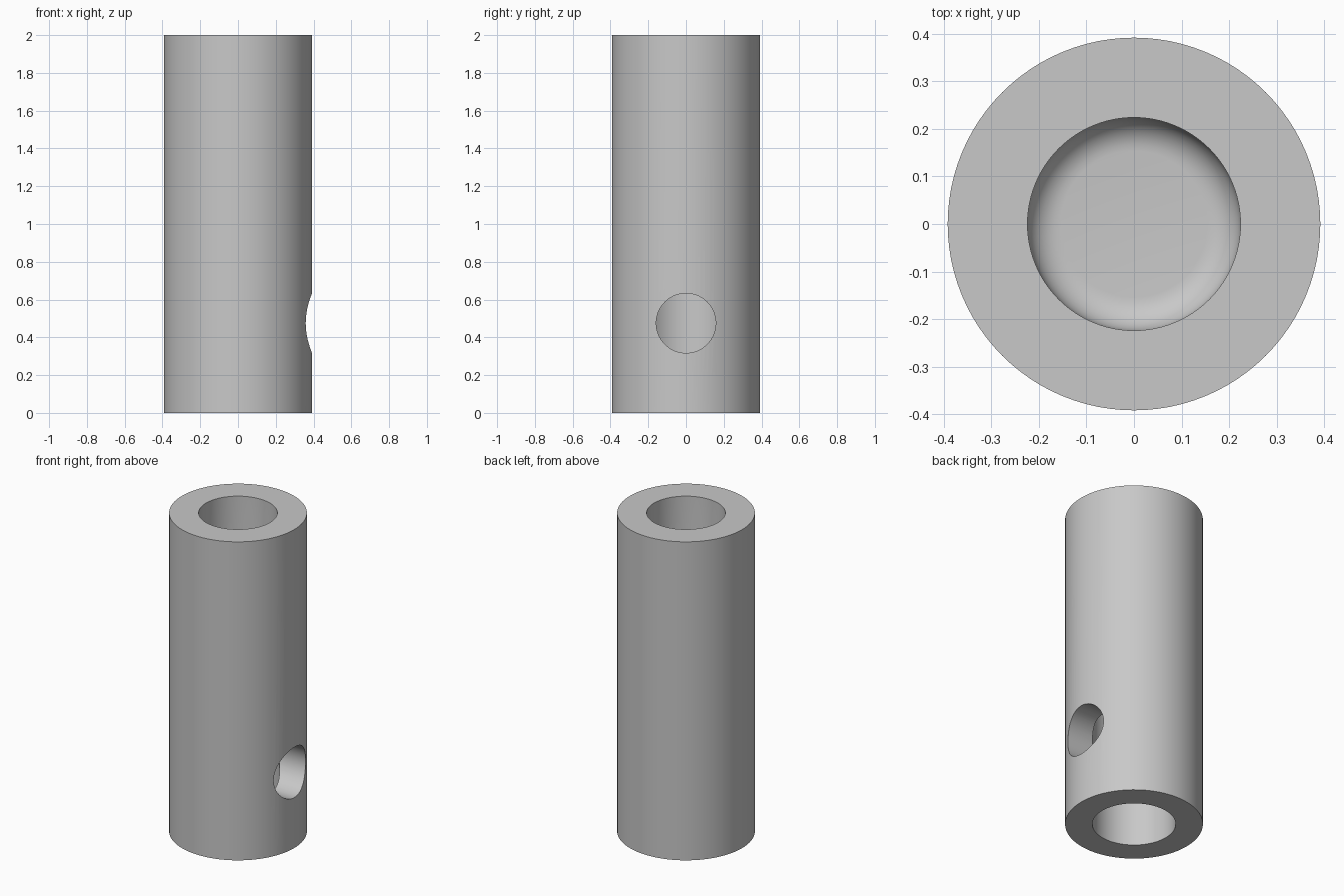
import bpy, bmesh, math
from mathutils import Matrix

default = bpy.data.objects.get("Cube")
if default:
    bpy.data.objects.remove(default, do_unlink=True)

HEIGHT, OUTER = 2.0, 0.392
TOP_BORE, BOTTOM_BORE = 0.224, 0.237
TOP_FLOOR, BOTTOM_CEILING = 1.1, 0.95
FILLET = 0.07

grey = bpy.data.materials.new("plain_grey")
grey.use_nodes = True
colour = (0.58, 0.58, 0.58, 1)
grey.diffuse_color = colour
grey.node_tree.nodes["Principled BSDF"].inputs["Base Color"].default_value = colour


def add_object(name, bm):
    mesh = bpy.data.meshes.new(name)
    bm.to_mesh(mesh)
    bm.free()
    obj = bpy.data.objects.new(name, mesh)
    bpy.context.collection.objects.link(obj)
    mesh.materials.append(grey)
    return obj


def lathe(name, profile, steps=96):
    """Spin a closed (radius, height) profile around the z axis."""
    bm = bmesh.new()
    verts = [bm.verts.new((r, 0, z)) for r, z in profile]
    edges = [bm.edges.new(pair) for pair in zip(verts, verts[1:])]
    bmesh.ops.spin(bm, geom=verts + edges, cent=(0, 0, 0), axis=(0, 0, 1),
                   angle=math.tau, steps=steps)
    bmesh.ops.remove_doubles(bm, verts=bm.verts, dist=0.0001)
    bmesh.ops.recalc_face_normals(bm, faces=bm.faces)
    return add_object(name, bm)


# Sleeve: open lower socket, solid web, upper socket with a rounded floor
profile = [(0, BOTTOM_CEILING), (BOTTOM_BORE, BOTTOM_CEILING), (BOTTOM_BORE, 0),
           (OUTER, 0), (OUTER, HEIGHT), (TOP_BORE, HEIGHT)]
for i in range(9):
    a = i / 8 * math.pi / 2
    profile.append((TOP_BORE - FILLET + FILLET * math.cos(a),
                    TOP_FLOOR + FILLET - FILLET * math.sin(a)))
profile.append((0, TOP_FLOOR))
sleeve = lathe("sleeve", profile)

# Side hole through the left wall into the lower socket
bm = bmesh.new()
bmesh.ops.create_cone(bm, cap_ends=True, segments=64, radius1=0.158, radius2=0.158, depth=0.5,
                      matrix=Matrix.Translation((0.3, 0, 0.475)) @ Matrix.Rotation(math.pi / 2, 4, "Y"))
cutter = add_object("side_hole_cutter", bm)
cutter.hide_render = True
cutter.hide_set(True)

cut = sleeve.modifiers.new("side_hole", "BOOLEAN")
cut.operation = "DIFFERENCE"
cut.solver = "EXACT"
cut.object = cutter

bpy.ops.object.select_all(action="DESELECT")
sleeve.select_set(True)
bpy.context.view_layer.objects.active = sleeve
bpy.ops.object.modifier_apply(modifier=cut.name)
bpy.data.objects.remove(cutter, do_unlink=True)
bpy.ops.object.shade_smooth_by_angle(angle=math.radians(30))
